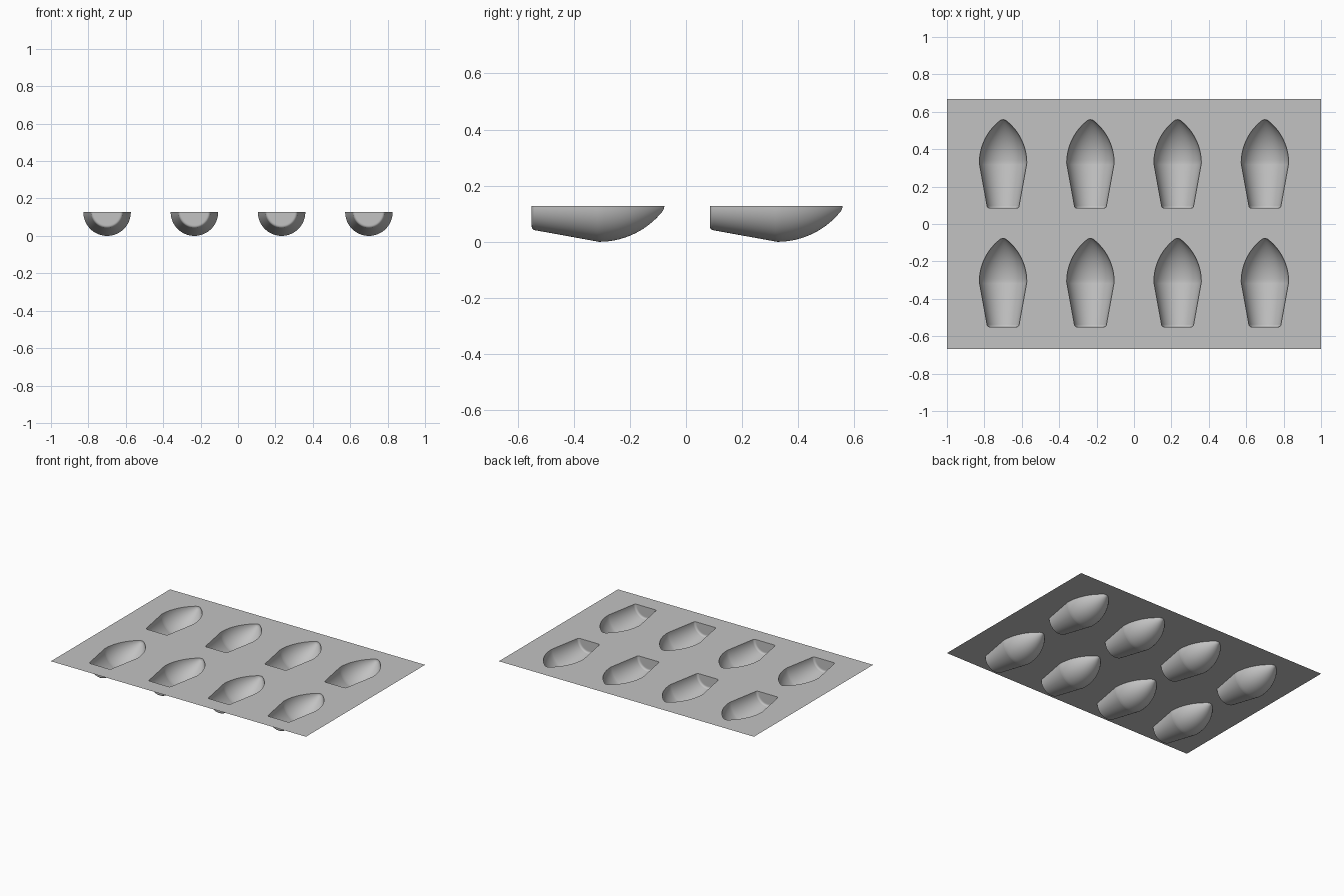
import bpy, bmesh
from math import sin, cos, pi, sqrt, atan2, radians
from mathutils import Vector

cube = bpy.data.objects.get("Cube")
if cube:
    bpy.data.objects.remove(cube, do_unlink=True)

TOP = 0.127                       # height of the sheet, equal to the widest radius
COLUMNS = [-0.70, -0.233, 0.233, 0.70]
ROWS = [-0.55, 0.085]             # y of each cavity's flat base

grey = bpy.data.materials.new("light grey")
grey.use_nodes = True
grey.diffuse_color = (0.54, 0.54, 0.54, 1)
grey.node_tree.nodes["Principled BSDF"].inputs["Base Color"].default_value = grey.diffuse_color


def cavity_profile():
    """Radius and length pairs, from the base centre to the nose tip."""
    wide, shoulder, nose, tip_r = TOP, 0.24, 0.24, 0.03
    base, fillet = 0.086, 0.014
    pts = [(0, 0), (base - fillet - 0.004, 0)]
    # rounded base edge
    for i in range(7):
        a = i / 6 * pi / 2
        pts.append((base - fillet + fillet * sin(a), fillet - fillet * cos(a)))
    # tapered body with a tight ring before the shoulder
    for t in (0.04, 0.5, 0.97):
        pts.append((base + (wide - base) * t, fillet + (shoulder - fillet) * t))
    # curved nose, tangent to a small rounded tip
    big = (nose ** 2 + wide ** 2) / (2 * wide)
    tip_y = sqrt((big - tip_r) ** 2 - (big - wide) ** 2)
    end = atan2(tip_y, big - wide)
    for i in range(15):
        a = end * i / 14
        pts.append((big * cos(a) - (big - wide), shoulder + big * sin(a)))
    for i in range(1, 7):
        a = end + (pi / 2 - end) * i / 6
        pts.append((tip_r * cos(a), shoulder + tip_y + tip_r * sin(a)))
    return pts


def finish(bm, name):
    """Face everything upward and turn the bmesh into a mesh."""
    if sum(f.normal.z * f.calc_area() for f in bm.faces) < 0:
        bmesh.ops.reverse_faces(bm, faces=bm.faces[:])
    mesh = bpy.data.meshes.new(name)
    bm.to_mesh(mesh)
    bm.free()
    mesh.materials.append(grey)
    return mesh


def place(mesh, name, location):
    ob = bpy.data.objects.new(name, mesh)
    ob.location = location
    bpy.context.collection.objects.link(ob)
    return ob


def add_loop(bm, points):
    vs = [bm.verts.new(p) for p in points]
    return [bm.edges.new((vs[i - 1], vs[i])) for i in range(len(vs))]


profile = cavity_profile()

# Cavity: the profile spun half a turn about its long axis
bm = bmesh.new()
verts = [bm.verts.new((r, y, 0)) for r, y in profile]
edges = [bm.edges.new(pair) for pair in zip(verts, verts[1:])]
bmesh.ops.spin(bm, geom=verts + edges, cent=(0, 0, 0), axis=(0, 1, 0),
               angle=pi, steps=32)
bmesh.ops.remove_doubles(bm, verts=bm.verts[:], dist=0.0001)
bm.normal_update()
cavity_mesh = finish(bm, "cavity")

cavities = []
for row, y in zip(("front", "back"), ROWS):
    for n, x in enumerate(COLUMNS, 1):
        cavities.append(place(cavity_mesh, f"{row}_cavity_{n}", (x, y, TOP)))

# Sheet: a thin rectangle with one opening per cavity
bm = bmesh.new()
rim = add_loop(bm, [(-1, -0.667, 0), (1, -0.667, 0), (1, 0.667, 0), (-1, 0.667, 0)])
outline = [(r, y) for r, y in profile] + [(-r, y) for r, y in profile[-2:0:-1]]
for y0 in ROWS:
    for x0 in COLUMNS:
        rim += add_loop(bm, [(x0 + x, y0 + y, 0) for x, y in outline])
bmesh.ops.triangle_fill(bm, use_beauty=True, use_dissolve=False,
                        edges=rim, normal=Vector((0, 0, 1)))
bm.normal_update()
place(finish(bm, "sheet"), "sheet", (0, 0, TOP))

# Smooth shading on the cavities
bpy.ops.object.select_all(action="DESELECT")
cavities[0].select_set(True)
bpy.context.view_layer.objects.active = cavities[0]
bpy.ops.object.shade_smooth_by_angle(angle=radians(30))
